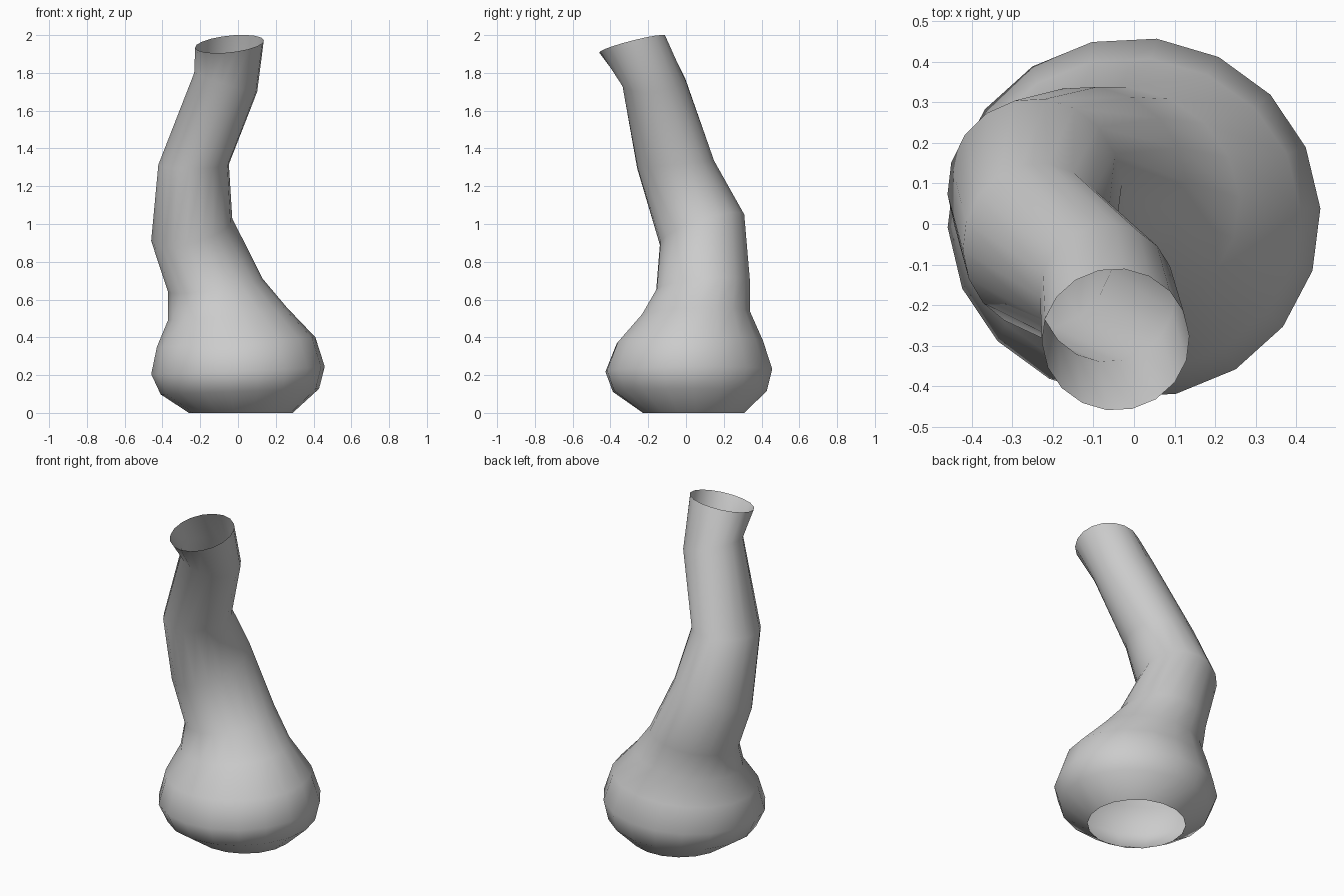
import bpy, bmesh, math

# Cross-section rings: centre x, y, z, radius x, radius y, tilt along x, tilt along y
RINGS = [
    (0.015, 0.04, 0.0, 0.275, 0.27, 0.0, 0.0),
    (0.01, 0.02, 0.113, 0.42, 0.41, 0.036, 0.0),
    (0.0, 0.015, 0.225, 0.46, 0.445, 0.043, 0.01),
    (-0.01, 0.02, 0.375, 0.42, 0.39, 0.06, 0.013),
    (-0.055, 0.05, 0.525, 0.315, 0.29, 0.1, 0.035),
    (-0.12, 0.09, 0.675, 0.25, 0.25, 0.14, 0.1),
    (-0.245, 0.085, 0.97, 0.215, 0.225, 0.26, 0.33),
    (-0.235, -0.055, 1.315, 0.187, 0.205, 0.0, 0.1),
    (-0.065, -0.17, 1.75, 0.167, 0.17, -0.3, 0.06),
    (-0.045, -0.285, 1.953, 0.182, 0.175, 0.1, 0.255),
]
SIDES = 18
PHASE = math.radians(3)

# Vessel body: open tube lofted through the rings, swollen base to bent neck
bm = bmesh.new()
loops = []
for cx, cy, cz, rx, ry, tx, ty in RINGS:
    loop = []
    for i in range(SIDES):
        a = PHASE + 2 * math.pi * i / SIDES
        dx, dy = rx * math.cos(a), ry * math.sin(a)
        loop.append(bm.verts.new((cx + dx, cy + dy, cz + tx * dx + ty * dy)))
    loops.append(loop)

for low, high in zip(loops, loops[1:]):
    for i in range(SIDES):
        j = (i + 1) % SIDES
        face = bm.faces.new((low[i], low[j], high[j], high[i]))
        face.smooth = True

mesh = bpy.data.meshes.new("bent_neck_vessel")
bm.to_mesh(mesh)
bm.free()
vessel = bpy.data.objects.new("bent_neck_vessel", mesh)
bpy.context.collection.objects.link(vessel)
